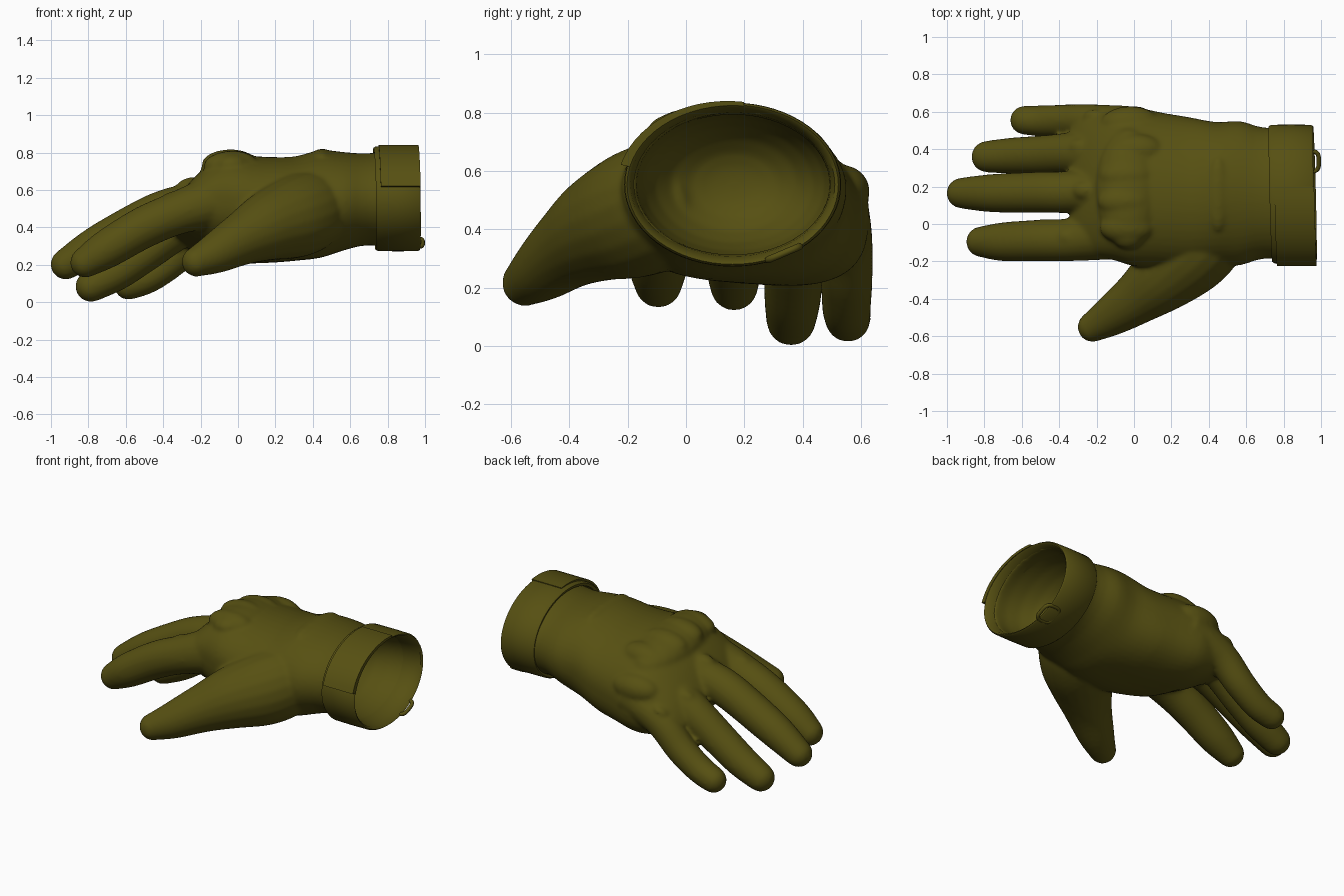
import bpy, bmesh, math
from mathutils import Vector, Matrix

if "Cube" in bpy.data.objects:
    bpy.data.objects.remove(bpy.data.objects["Cube"])

olive = bpy.data.materials.new("olive_fabric")
olive.diffuse_color = (0.094, 0.08, 0.006, 1)
olive.use_nodes = True
olive.node_tree.nodes["Principled BSDF"].inputs["Base Color"].default_value = olive.diffuse_color


def finish(bm, name):
    bmesh.ops.recalc_face_normals(bm, faces=bm.faces)
    me = bpy.data.meshes.new(name)
    bm.to_mesh(me)
    bm.free()
    me.materials.append(olive)
    me.shade_smooth()
    ob = bpy.data.objects.new(name, me)
    bpy.context.collection.objects.link(ob)
    return ob


def loft(bm, rings, closed=False):
    """Skin a list of point rings; cap the ends or join last to first."""
    vs = [[bm.verts.new(p) for p in r] for r in rings]
    n = len(vs[0])
    pairs = list(zip(vs, vs[1:])) + ([(vs[-1], vs[0])] if closed else [])
    fs = []
    for a, b in pairs:
        fs += [bm.faces.new((a[i], a[(i + 1) % n], b[(i + 1) % n], b[i])) for i in range(n)]
    if not closed:
        fs += [bm.faces.new(vs[0]), bm.faces.new(vs[-1])]
    bmesh.ops.recalc_face_normals(bm, faces=fs)


def spow(v, p):
    return math.copysign(abs(v) ** p, v)


def section(x, yc, zc, ry, rz, shear=0.0, n=48):
    """Oval cross-section leaning down to the little finger, squarer under the palm."""
    flat = 1 - 0.24 * min(1, max(0, (0.6 - x) / 0.35))
    pts = []
    for i in range(n):
        a = 2 * math.pi * i / n
        c, s = math.cos(a), math.sin(a)
        p = flat if s < 0 else 1
        y, z = ry * spow(c, p), rz * spow(s, p)
        pts.append((x, yc + y, zc + z + shear * y))
    return pts


def spline(keys, steps=5):
    """Smooth interpolation through tuples of numbers."""
    k = [keys[0]] + list(keys) + [keys[-1]]
    out = []
    for i in range(1, len(k) - 2):
        for s in range(steps):
            t = s / steps
            out.append(tuple(0.5 * (2 * b + (c - a) * t + (2 * a - 5 * b + 4 * c - d) * t * t
                                    + (3 * b - a - 3 * c + d) * t ** 3)
                             for a, b, c, d in zip(*k[i - 1:i + 3])))
    return out + [tuple(keys[-1])]


def finger(bm, keys, n=20):
    """Round-tipped tube; the first key is the tip, each key is x, y, z, radius."""
    path = spline(keys)
    P = [Vector(p[:3]) for p in path]
    tip = (P[0] - P[1]).normalized()
    stops = [(P[0] + tip * path[0][3] * math.sin(a), path[0][3] * math.cos(a), tip)
             for a in (1.45, 1.1, 0.75, 0.4)]
    for i, p in enumerate(path):
        d = (P[max(i - 1, 0)] - P[min(i + 1, len(P) - 1)]).normalized()
        stops.append((P[i], p[3], d))
    rings = []
    for c, r, d in stops:
        u = d.cross(Vector((0, 0, 1))).normalized()
        v = u.cross(d)
        rings.append([c + (u * math.cos(2 * math.pi * i / n) + v * math.sin(2 * math.pi * i / n)) * r
                      for i in range(n)])
    loft(bm, rings)


def pad(bm, centre, size, tilt=0.0, roll=0.0):
    """Squashed ball for knuckles and pads."""
    m = (Matrix.Translation(centre) @ Matrix.Rotation(tilt, 4, 'Y') @ Matrix.Rotation(roll, 4, 'X')
         @ Matrix.Diagonal((*size, 1)))
    bmesh.ops.create_uvsphere(bm, u_segments=24, v_segments=16, radius=1, matrix=m)


# Hand: palm and back, with a bowl-shaped hollow at the wrist
bm = bmesh.new()
outer = spline([
    (-0.34, 0.23, 0.435, 0.27, 0.07, -0.22),
    (-0.28, 0.22, 0.46, 0.35, 0.135, -0.22),
    (-0.20, 0.215, 0.485, 0.385, 0.20, -0.20),
    (-0.10, 0.21, 0.50, 0.405, 0.265, -0.17),
    (0.00, 0.20, 0.50, 0.425, 0.28, -0.14),
    (0.15, 0.18, 0.495, 0.415, 0.28, -0.08),
    (0.30, 0.165, 0.50, 0.405, 0.278, -0.04),
    (0.44, 0.16, 0.525, 0.385, 0.288, 0),
    (0.57, 0.165, 0.54, 0.385, 0.262, 0),
    (0.70, 0.165, 0.55, 0.35, 0.246, 0),
    (0.92, 0.165, 0.553, 0.36, 0.27, 0)], 3)
# Hollow: a rounded dome
inner = [(0.92 - 0.38 * math.sin(t), 0.165, 0.553, 0.337 * math.cos(t) ** 0.8, 0.247 * math.cos(t) ** 0.8)
         for t in (0, 0.2, 0.45, 0.7, 0.95, 1.2, 1.4, 1.52)]
loft(bm, [section(*s) for s in outer] + [[(p[0], p[1], p[2]) for p in section(9, *s[1:])] and
     [(s[0], y, z) for _, y, z in section(9, *s[1:])] for s in inner])

# Four fingers and the thumb
finger(bm, [(-0.815, -0.095, 0.213, 0.083), (-0.70, -0.095, 0.285, 0.104), (-0.50, -0.088, 0.402, 0.112),
            (-0.30, -0.08, 0.485, 0.118), (-0.05, -0.03, 0.56, 0.16)])
finger(bm, [(-0.92, 0.165, 0.203, 0.083), (-0.75, 0.165, 0.308, 0.103), (-0.50, 0.17, 0.443, 0.11),
            (-0.38, 0.17, 0.493, 0.112), (-0.25, 0.175, 0.53, 0.116), (-0.05, 0.17, 0.60, 0.15)])
finger(bm, [(-0.785, 0.36, 0.085, 0.085), (-0.65, 0.365, 0.158, 0.097), (-0.50, 0.37, 0.262, 0.103),
            (-0.30, 0.38, 0.405, 0.112), (-0.05, 0.37, 0.53, 0.14)])
finger(bm, [(-0.585, 0.555, 0.09, 0.078), (-0.48, 0.55, 0.132, 0.084), (-0.35, 0.55, 0.225, 0.09),
            (-0.20, 0.54, 0.365, 0.1), (0.02, 0.50, 0.46, 0.13)])
finger(bm, [(-0.22, -0.55, 0.217, 0.082), (-0.12, -0.49, 0.262, 0.11), (0.02, -0.395, 0.338, 0.143),
            (0.16, -0.285, 0.405, 0.187), (0.30, -0.16, 0.455, 0.22), (0.42, -0.04, 0.505, 0.205),
            (0.52, 0.06, 0.54, 0.12)])

# Knuckle guard: one low ridge with four shallow lumps
pad(bm, (-0.03, 0.19, 0.685), (0.175, 0.33, 0.115), -0.05, -0.17)
for x, y, z in ((-0.04, -0.02, 0.735), (-0.05, 0.12, 0.744), (-0.04, 0.26, 0.722), (0.01, 0.40, 0.675)):
    pad(bm, (x, y, z), (0.145, 0.085, 0.073), -0.05, -0.3 * (y - 0.1) / 0.3)
# Little finger knuckle and wrist fold
pad(bm, (-0.02, 0.535, 0.53), (0.16, 0.095, 0.09))
pad(bm, (0.45, 0.16, 0.775), (0.06, 0.2, 0.045))
# Small pads on the finger joints
for x, y, z in ((-0.37, -0.07, 0.56), (-0.28, 0.18, 0.635), (-0.30, 0.41, 0.51), (-0.22, 0.57, 0.45)):
    pad(bm, (x, y, z), (0.055, 0.042, 0.025), -0.45)

hand = finish(bm, "glove_hand")
rm = hand.modifiers.new("Blend", 'REMESH')
rm.mode = 'VOXEL'
rm.voxel_size = 0.0115
rm.use_smooth_shade = True
sm = hand.modifiers.new("Soften", 'SMOOTH')
sm.factor = 0.5
sm.iterations = 10

# Wrist cuff: a wide band with rounded rims, set slightly askew
bm = bmesh.new()
profile = [(0.735, 0.345, 0.255), (0.73, 0.362, 0.272), (0.742, 0.37, 0.28), (0.85, 0.372, 0.281),
           (0.957, 0.370, 0.28), (0.967, 0.362, 0.273), (0.958, 0.350, 0.262), (0.90, 0.336, 0.246),
           (0.85, 0.332, 0.24)]
loft(bm, [[(x - 0.02 * (z - 0.55) - 0.025 * (y - 0.16), y, z) for x, y, z in section(p, 0.16, 0.553, ry, rz, 0, 64)]
          for p, ry, rz in profile], closed=True)
cuff = finish(bm, "wrist_cuff")

# Strap flap wrapped over the thumb side of the cuff
bm = bmesh.new()
rings = []
for i in range(15):
    a = math.radians(84 + 83 * i / 14)
    lift = 0.004 + 0.018 * i / 14
    rings.append([(x + 0.014 * i / 14, 0.16 + (0.372 + g) * math.cos(a), 0.553 + (0.281 + g) * math.sin(a))
                  for x, g in ((0.75, -0.01), (0.75, lift), (0.963, lift), (0.963, -0.01))])
loft(bm, rings)
flap = finish(bm, "strap_flap")

for ob in (cuff, flap):
    bpy.ops.object.select_all(action='DESELECT')
    bpy.context.view_layer.objects.active = ob
    ob.select_set(True)
    bpy.ops.object.shade_smooth_by_angle(angle=math.radians(40))

# Wire buckle loop hanging under the cuff rim
bm = bmesh.new()
along = Vector((0, 0.92, 0.39))
out = Vector((0, 0.39, -0.92))
rings = []
for i in range(32):
    t = 2 * math.pi * i / 32
    c, s = math.cos(t), math.sin(t)
    mid = Vector((0.936, 0.335, 0.318)) + Vector((0.052 * spow(c, 0.6), 0, 0)) + along * 0.06 * spow(s, 0.6)
    rad = (Vector((c, 0, 0)) + along * s).normalized()
    rings.append([mid + (rad * math.cos(k * math.pi / 4) + out * math.sin(k * math.pi / 4)) * 0.012
                  for k in range(8)])
loft(bm, rings, closed=True)
finish(bm, "buckle_loop")
